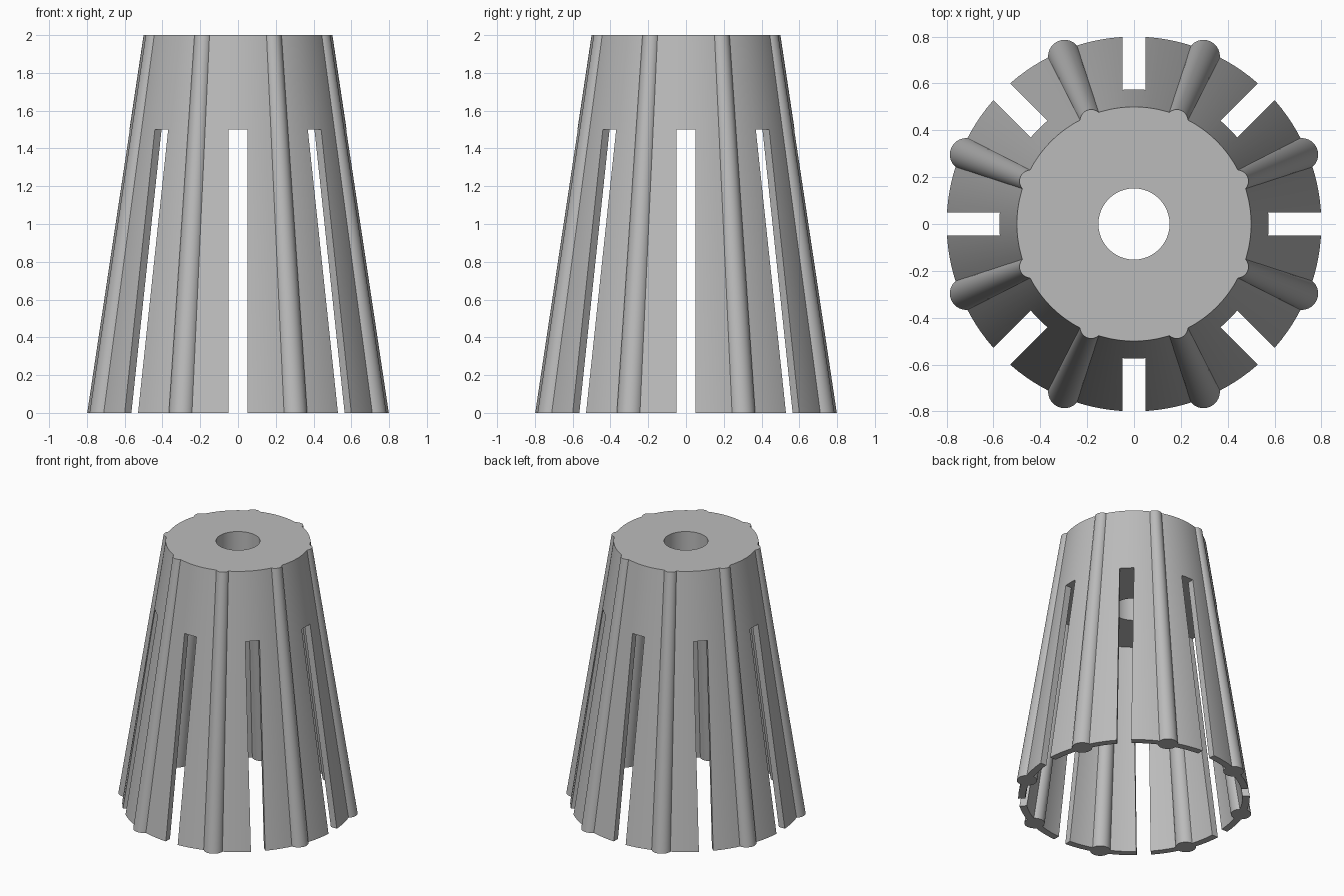
import bpy, bmesh, math
from mathutils import Matrix

cube = bpy.data.objects.get("Cube")
if cube:
    bpy.data.objects.remove(cube, do_unlink=True)

HEIGHT, CEILING = 2.0, 1.5
COUNT = 8

grey = bpy.data.materials.new("plain grey")
grey.use_nodes = True
grey.diffuse_color = (0.5, 0.5, 0.5, 1)
grey.node_tree.nodes["Principled BSDF"].inputs["Base Color"].default_value = (0.5, 0.5, 0.5, 1)


def tapered(bm, r0, r1, z0, z1, d0=0.0, d1=0.0, angle=0.0, sides=128):
    """Closed tapered rod; d0 and d1 are its distances from the axis."""
    rings = []
    for r, z, d in ((r0, z0, d0), (r1, z1, d1)):
        cx, cy = d * math.cos(angle), d * math.sin(angle)
        turns = [math.tau * (i + 0.5) / sides for i in range(sides)]
        rings.append([bm.verts.new((cx + r * math.cos(t), cy + r * math.sin(t), z)) for t in turns])
    low, high = rings
    bm.faces.new(low[::-1])
    bm.faces.new(high)
    for i in range(sides):
        j = (i + 1) % sides
        bm.faces.new((low[i], low[j], high[j], high[i]))


def make(name, build):
    bm = bmesh.new()
    build(bm)
    mesh = bpy.data.meshes.new(name)
    bm.to_mesh(mesh)
    bm.free()
    mesh.materials.append(grey)
    obj = bpy.data.objects.new(name, mesh)
    bpy.context.collection.objects.link(obj)
    return obj


def ribs(bm):
    for k in range(COUNT):
        tapered(bm, 0.07, 0.048, 0, HEIGHT, 0.775, 0.477,
                math.tau * (k + 0.5) / COUNT, 48)


def slots(bm):
    for k in range(COUNT):
        turn = Matrix.Rotation(math.tau * k / COUNT, 4, 'Z')
        place = Matrix.Translation((0.7, 0, CEILING / 2 - 0.1))
        size = Matrix.Diagonal((0.7, 0.1, CEILING + 0.2, 1))
        bmesh.ops.create_cube(bm, size=1, matrix=turn @ place @ size)


# Tapered body, and the tools that hollow and slot it
body = make("slotted_cone_body", lambda bm: tapered(bm, 0.8, 0.5, 0, HEIGHT))
tools = [
    (make("cavity_cutter", lambda bm: tapered(bm, 0.765, 0.525, -0.1, CEILING)), 'DIFFERENCE'),
    (make("bore_cutter", lambda bm: tapered(bm, 0.152, 0.152, 1.3, 2.2, sides=64)), 'DIFFERENCE'),
    (make("slot_cutter", slots), 'DIFFERENCE'),
    (make("rib_tool", ribs), 'UNION'),
]
for tool, operation in tools:
    mod = body.modifiers.new(tool.name, 'BOOLEAN')
    mod.object, mod.operation, mod.solver = tool, operation, 'EXACT'
    tool.hide_render = True

# Apply the tools and remove them
bpy.context.view_layer.objects.active = body
body.select_set(True)
for mod in list(body.modifiers):
    bpy.ops.object.modifier_apply(modifier=mod.name)
for tool, _ in tools:
    bpy.data.objects.remove(tool, do_unlink=True)

bpy.ops.object.select_all(action='DESELECT')
body.select_set(True)
bpy.ops.object.shade_smooth_by_angle(angle=math.radians(25))
